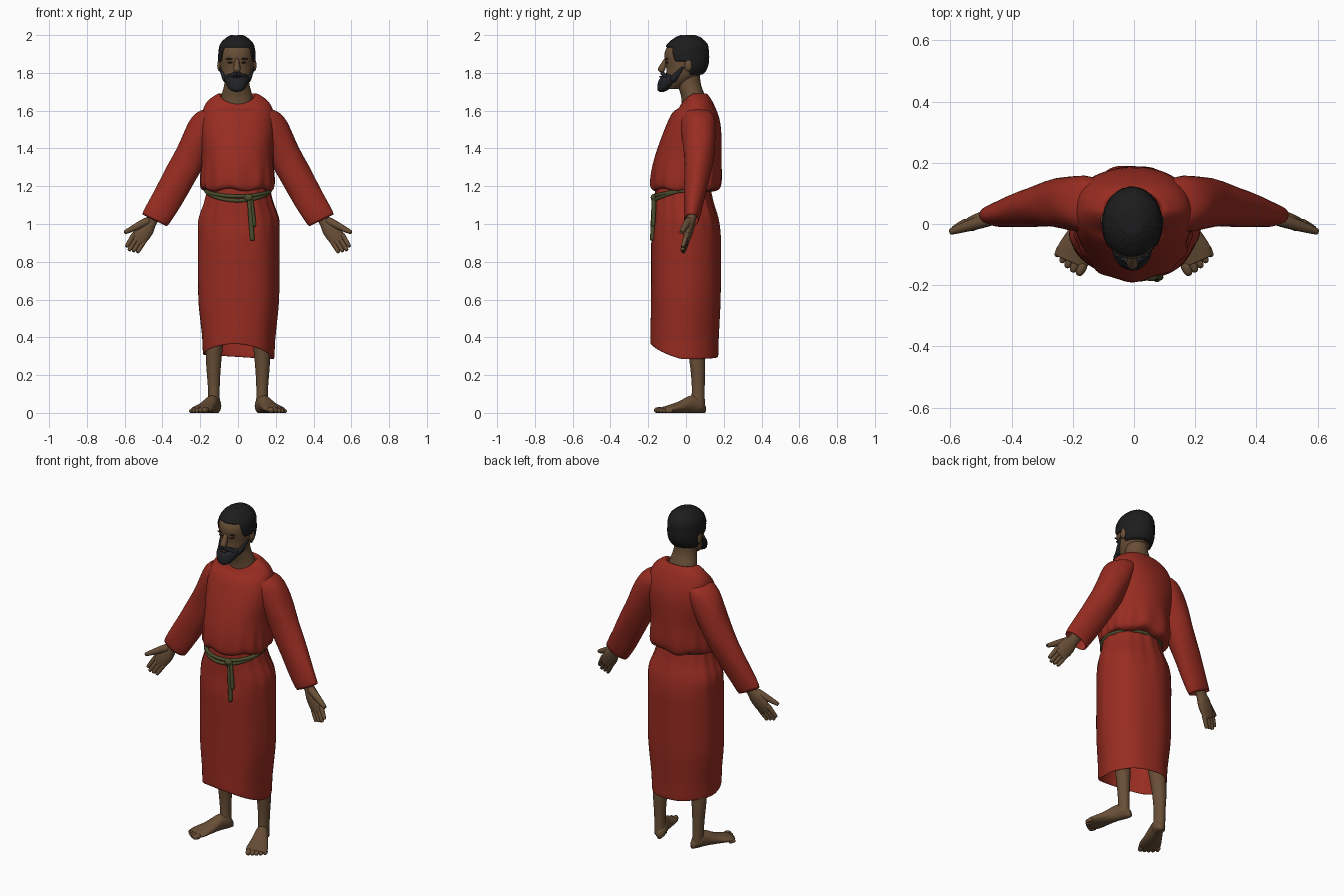
import bpy, bmesh, math, random
from mathutils import Vector, Matrix
from math import sin, cos, tau

random.seed(4)
if "Cube" in bpy.data.objects:
    bpy.data.objects.remove(bpy.data.objects["Cube"])
X, Y, Z = Matrix.Identity(3)


def material(name, red, green, blue):
    mat = bpy.data.materials.new(name)
    mat.use_nodes = True
    mat.diffuse_color = (red, green, blue, 1)
    shader = mat.node_tree.nodes["Principled BSDF"]
    shader.inputs["Base Color"].default_value = mat.diffuse_color
    shader.inputs["Roughness"].default_value = 0.9
    return mat


CLOTH = material("red cloth", .31, .025, .015)
SKIN = material("brown skin", .14, .078, .038)
HAIR = material("black hair", .012, .012, .013)
BEARD = material("charcoal beard", .014, .016, .019)
ROPE = material("olive rope", .07, .075, .026)
DARK = material("dark brown", .05, .027, .016)


def finish(name, bm, mat, mirror):
    bmesh.ops.recalc_face_normals(bm, faces=bm.faces)
    mesh = bpy.data.meshes.new(name)
    bm.to_mesh(mesh)
    bm.free()
    mesh.materials.append(mat)
    mesh.shade_smooth()
    part = bpy.data.objects.new(name, mesh)
    bpy.context.collection.objects.link(part)
    if mirror:
        part.modifiers.new("Mirror", "MIRROR").use_mirror_merge = False
    return part


def skin_rings(name, mat, rings, mirror=False, loop=False):
    """Bridge rings of points; cap the ends, or join last to first."""
    bm = bmesh.new()
    rings = [[bm.verts.new(point) for point in ring] for ring in rings]
    following = rings[1:] + rings[:1] if loop else rings[1:]
    for lower, upper in zip(rings, following):
        for i in range(len(lower)):
            bm.faces.new((lower[i - 1], lower[i], upper[i], upper[i - 1]))
    if not loop:
        bm.faces.new(rings[0])
        bm.faces.new(rings[-1])
    return finish(name, bm, mat, mirror)


def refine(stations, steps=5):
    """Catmull-Rom interpolation of station tuples."""
    padded = [stations[0], *stations, stations[-1]]
    fine = []
    for window in zip(padded, padded[1:], padded[2:], padded[3:]):
        for t in (k / steps for k in range(steps)):
            fine.append([q + t / 2 * (r - p + t * (2 * p - 5 * q + 4 * r - s + t * (3 * (q - r) + s - p)))
                         for p, q, r, s in zip(*window)])
    return fine + [list(stations[-1])]


def upright(x, *rows):
    return [(x, *row) for row in rows]


def no_change(angle, z):
    return 0


def loft(name, mat, stations, u=X, v=Y, sides=32, fold=no_change, shift=no_change, mirror=False):
    """Parallel rings; a station is x, y, z and the radii along u and v."""
    rings = []
    for x, y, z, ru, rv in refine(stations):
        ring = []
        for angle in (tau * i / sides for i in range(sides)):
            grow = 1 + fold(angle, z)
            point = Vector((x, y, z)) + u * (cos(angle) * ru * grow) + v * (sin(angle) * rv * grow)
            ring.append(point + Z * shift(angle, z))
        rings.append(ring)
    return skin_rings(name, mat, rings, mirror)


def limb(name, mat, start, end, thick, thin, mirror=False):
    """Tapered round-ended rod."""
    start, end = Vector(start), Vector(end)
    along = (end - start).normalized()
    u = along.cross(Y).normalized()
    places = ((start - along * thick * .8, thick * .4), (start, thick),
              (end, thin), (end + along * thin * .8, thin * .4))
    return loft(name, mat, [(*p, r, r) for p, r in places], u, along.cross(u), sides=14, mirror=mirror)


def ball(name, mat, place, size, mirror=False):
    bm = bmesh.new()
    matrix = Matrix.Translation(place) @ Matrix.Diagonal((*size, 1))
    bmesh.ops.create_uvsphere(bm, u_segments=16, v_segments=10, radius=1, matrix=matrix)
    return finish(name, bm, mat, mirror)


def ramp(value, low, high):
    t = min(max((value - low) / (high - low), 0), 1)
    return t * t * (3 - 2 * t)


def front(angle):
    return max(0, -sin(angle)) ** 1.5


# Skirt: gathered at the waist, hem raised in front, lining inside
def skirt_station(z, inset=0):
    hips = 1 - ramp(z, 1, 1.2)
    depth = 1 - ramp(z, .9, 1.25)
    hem = 1 - ramp(z, .3, .65)
    return (.002, -.02 * (1 - hips) - .008 * hem, z,
            .16 + .054 * hips - .026 * hem - inset, .14 + .043 * depth - .004 * hem - inset)


def skirt_fold(angle, z):
    gather = ramp(z, .85, 1.15)
    return ((.009 + .006 * gather) * sin(7 * angle + 2 * z) + .014 * gather * sin(17 * angle)
            + .009 * sin(4 * angle + z) + .025 * sin(2 * angle) ** 2)


def skirt_hem(angle, z):
    return (1 - ramp(z, .3, .6)) * (.068 * front(angle) - .012 * cos(angle))


lining = [skirt_station(z, .006) for z in (.6, .4, .31)]
outside = [skirt_station(.305 + .09 * i) for i in range(11)]
loft("skirt", CLOTH, lining + outside, sides=96, fold=skirt_fold, shift=skirt_hem)


# Blouse: bulges over the belt, neckline dips in front
def blouse_fold(angle, z):
    gather = 1 - ramp(z, 1.2, 1.4)
    return (.02 * gather * sin(15 * angle + 3 * sin(2 * angle)) + .008 * sin(5 * angle + 9 * z)
            + (.015 + .03 * ramp(z, 1.35, 1.5)) * sin(2 * angle) ** 2)


def blouse_shift(angle, z):
    gather = 1 - ramp(z, 1.2, 1.3)
    return .008 * gather * sin(6 * angle) - .055 * ramp(z, 1.58, 1.69) * front(angle)


loft("blouse", CLOTH, upright(-.002, (-.02, 1.2, .14, .12), (-.01, 1.18, .17, .15), (0, 1.21, .195, .187),
                              (.01, 1.35, .19, .178), (.04, 1.53, .197, .142), (.05, 1.635, .172, .097),
                              (.042, 1.69, .102, .067), (.04, 1.66, .085, .05)),
     sides=96, fold=blouse_fold, shift=blouse_shift)


# Sleeves: run smoothly off the shoulder, open at the cuff
def sleeve_fold(angle, z):
    return .016 * sin(3 * angle + 26 * z) + .012 * sin(5 * angle - 14 * z)


loft("sleeves", CLOTH, [(.1, .055, 1.595, .05, .075), (.17, .066, 1.53, .081, .092), (.27, .066, 1.32, .085, .075),
                        (.435, .03, 1.03, .075, .04), (.41, .04, 1.08, .055, .03)],
     Vector((.9, 0, .44)), Y, sides=40, fold=sleeve_fold, mirror=True)

# Rope belt wound twice, with a knot and hanging ends
for label, dip in (("upper", .022), ("lower", .045)):
    rings = []
    for angle in (tau * i / 72 for i in range(72)):
        out = Vector((cos(angle), sin(angle), 0))
        centre = Vector((.17 * out.x, .15 * out.y - .023, 1.175 + .006 * out.y - dip * front(angle)))
        rings.append([centre + (out * cos(turn) + Z * sin(turn)) * .01
                      for turn in (tau * k / 10 for k in range(10))])
    skin_rings(label + "_belt", ROPE, rings, loop=True)
ball("belt_knot", ROPE, (.055, -.17, 1.14), (.025, .017, .02))
limb("belt_long_end", ROPE, (.06, -.17, 1.13), (.075, -.178, .93), .011, .012)
limb("belt_short_end", ROPE, (.07, -.168, 1.13), (.085, -.174, 1), .01, .011)

# Legs and bare feet, turned outward
loft("legs", SKIN, [(.11, .03, .55, .055, .055), (.128, .058, .3, .042, .043),
                    (.128, .065, .13, .031, .034), (.126, .06, .02, .032, .04)], mirror=True)
heel, ahead, across = Vector((.108, .1, 0)), Vector((.4, -.917, 0)), Vector((.917, .4, 0))
foot = ((0, .02, .015), (.03, .04, .034), (.08, .046, .037), (.15, .03, .05), (.21, .02, .06), (.245, .015, .052))
loft("feet", SKIN, [(*(heel + ahead * reach + Z * height), width, height) for reach, height, width in foot],
     across, Z, mirror=True)
for i, name in enumerate(("big", "second", "third", "fourth", "small")):
    thick = .016 - .0013 * i
    root = heel + ahead * (.24 - .0015 * i * i) + across * (.0225 * i - .039) + Z * thick
    limb(name + "_toes", SKIN, root, root + ahead * .025 - Z * .002, thick, thick * .85, True)

# Hands with palms forward
wrist, knuckles, spread = Vector((.435, .033, 1.05)), Vector((.537, 0, .905)), Vector((.82, 0, .57))
palm = ((.031, .027), (.032, .026), (.044, .026), (.045, .022), (.039, .013))
loft("hands", SKIN, [(*wrist.lerp(knuckles, i / 4), *radii) for i, radii in enumerate(palm)],
     spread, Y, mirror=True)
for i, name in enumerate(("little", "ring", "middle", "index")):
    root = knuckles + spread * (.0215 * i - .032) + Vector((-.012, .004, .02))
    tip = root + Vector((.5, -.28, -.83)) * (.078 - .008 * abs(i - 2))
    limb(name + "_fingers", SKIN, root, tip, .013, .0105, True)
limb("thumbs", SKIN, (.485, .012, 1.012), (.59, -.022, .96), .022, .012, True)

# Neck and head
body = set(bpy.data.objects)
skull = upright(0, (-.07, 1.715, .03, .03), (-.035, 1.76, .067, .073), (0, 1.82, .088, .104),
                (0, 1.9, .092, .114), (.007, 1.95, .08, .096), (.01, 1.985, .04, .05), (.01, 1.99, .01, .01))
loft("head", SKIN, skull, sides=40)
loft("neck", SKIN, upright(0, (.045, 1.58, .1, .066), (.038, 1.67, .084, .063),
                           (.015, 1.75, .065, .062), (.01, 1.83, .065, .065)))
limb("nose", SKIN, (0, -.107, 1.87), (0, -.13, 1.818), .01, .019)
ball("eyebrows", HAIR, (.036, -.102, 1.874), (.023, .008, .004), True)
ball("eyes", DARK, (.035, -.1, 1.855), (.015, .009, .005), True)
ball("ears", SKIN, (.092, .012, 1.84), (.012, .02, .032), True)

# Cropped hair: shell grown from the skull, hairline stepped round the ears
contour = refine(skull)
crown = Vector((0, 0, 1.85))


def scalp(angle, z):
    for low, high in zip(contour, contour[1:]):
        if z <= high[2]:
            break
    t = (z - low[2]) / (high[2] - low[2])
    y, rx, ry = (low[k] + t * (high[k] - low[k]) for k in (1, 3, 4))
    return Vector((sin(angle) * rx, y - cos(angle) * ry, z))


layers = 20
rings = []
for layer in range(-1, layers + 1):
    ring = []
    for angle in (tau * i / 96 for i in range(96)):
        from_front = min(angle, tau - angle)
        hairline = 1.935 - .075 * ramp(from_front, .8, 1.1) - .065 * ramp(from_front, 1.55, 1.9)
        rise = sin(max(layer, 0) / layers * tau / 4)
        root = scalp(angle, hairline + (1.989 - hairline) * rise)
        grow = .95 if layer < 0 else 1.07 + random.uniform(-.01, .01)
        ring.append(crown + (root - crown) * grow)
    rings.append(ring)
skin_rings("hair", HAIR, rings)

# Beard, sideburns, moustache and lips
loft("beard", BEARD, upright(0, (-.128, 1.7, .012, .012), (-.12, 1.715, .042, .032),
                             (-.082, 1.765, .065, .06), (-.06, 1.8, .05, .04)))
limb("sideburns", BEARD, (.056, -.066, 1.768), (.083, -.02, 1.825), .02, .009, True)
limb("moustache", BEARD, (.006, -.124, 1.796), (.045, -.103, 1.778), .011, .009, True)
ball("lips", DARK, (0, -.132, 1.779), (.02, .01, .005))
for part in set(bpy.data.objects) - body:
    part.location.x = -.006
